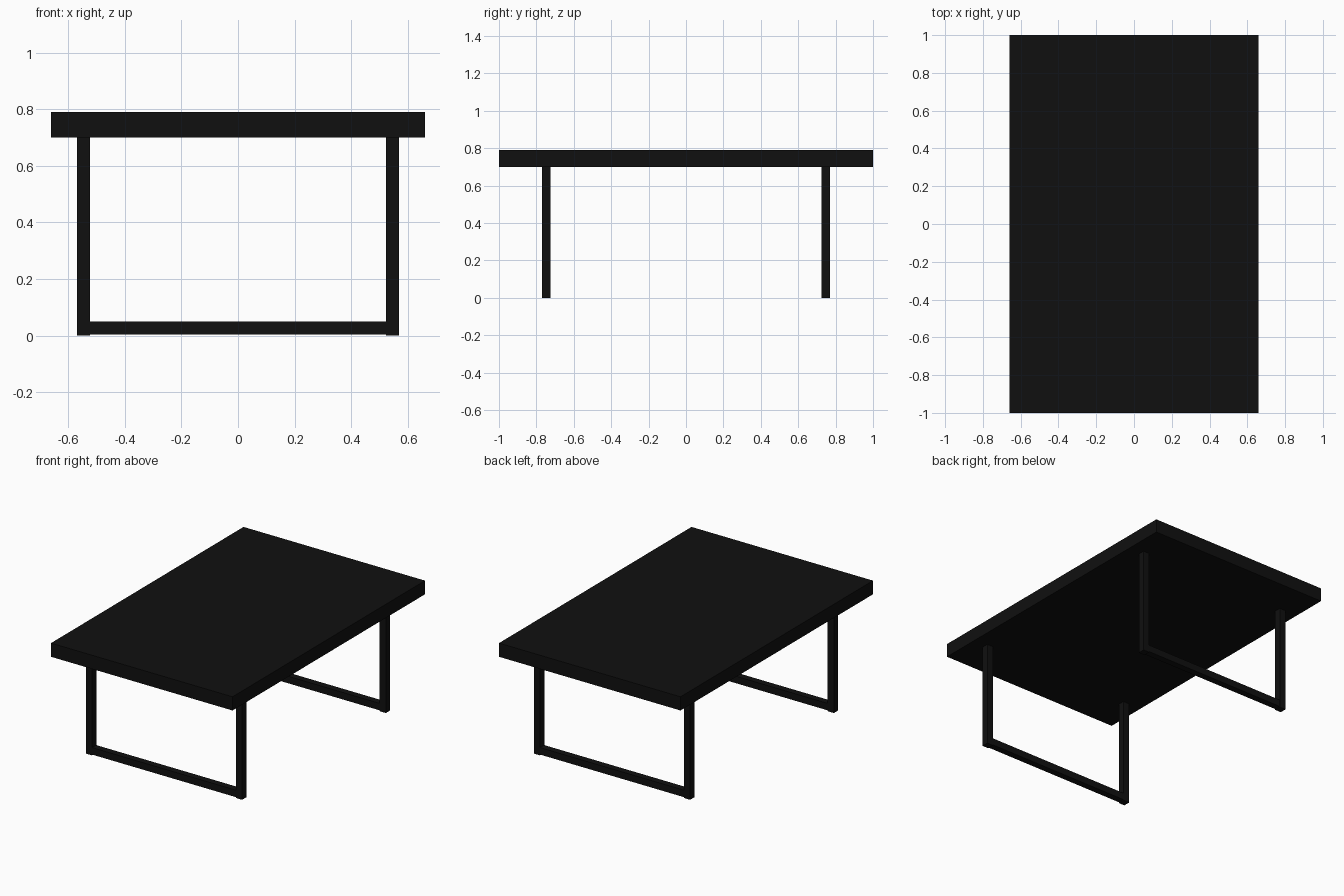
import bpy

if "Cube" in bpy.data.objects:
    bpy.data.objects.remove(bpy.data.objects["Cube"])

black = bpy.data.materials.new("black")
black.diffuse_color = (0.005, 0.005, 0.005, 1)
black.use_nodes = True
black.node_tree.nodes["Principled BSDF"].inputs["Base Color"].default_value = black.diffuse_color


def box(name, x, y, z):
    """Box spanning the given (min, max) ranges."""
    spans = (x, y, z)
    bpy.ops.mesh.primitive_cube_add(size=1, location=[(a + b) / 2 for a, b in spans])
    ob = bpy.context.object
    ob.name = name
    ob.scale = [b - a for a, b in spans]
    bpy.ops.object.transform_apply(location=False, rotation=False, scale=True)
    ob.data.materials.append(black)
    return ob


# Table top
box("table_top", (-0.66, 0.66), (-1.0, 1.0), (0.70, 0.79))

# Two leg frames, each with two posts and a floor bar
LEG_X, LEG_Y, HALF = 0.546, 0.747, 0.0225
for end, sy in (("front", -1), ("back", 1)):
    cy = sy * LEG_Y
    for side, sx in (("left", -1), ("right", 1)):
        cx = sx * LEG_X
        box(f"{end}_{side}_leg", (cx - HALF, cx + HALF),
            (cy - HALF, cy + HALF), (0.0, 0.70))
    inner = LEG_X - HALF
    box(f"{end}_floor_bar", (-inner, inner), (cy - 0.0215, cy + 0.0215), (0.005, 0.051))
